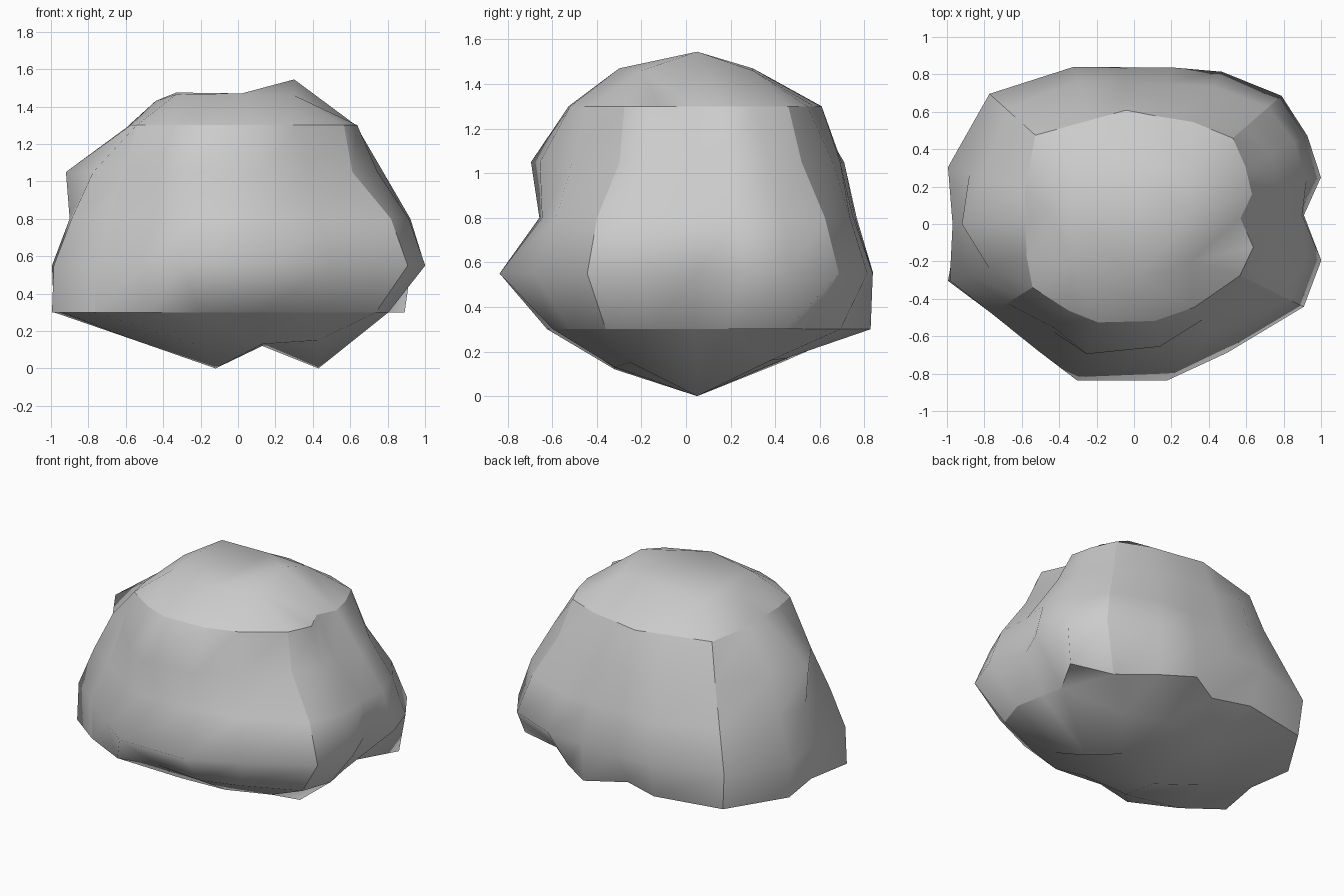
import bpy, bmesh
from math import radians, cos, sin
from mathutils import Vector
from mathutils.geometry import delaunay_2d_cdt

if "Cube" in bpy.data.objects:
    bpy.data.objects.remove(bpy.data.objects["Cube"])

# Directions of the boulder's corners, shared by every horizontal section
angles = [3, 14, 27, 41, 60, 77, 94, 111, 138, 163, 180, 197, 212, 233, 250, 282, 306, 334, 349]
seams = (41, 138, 212, 334)          # hard vertical edges

# Height -> radius in each direction
sections = {
    0.30: [.77, .76, 1.0, .80, .80, .85, .69, .82, 1.01, 1.03, .94, 1.04, .90, .78, .60, .61, .64, .82, .82],
    0.55: [.91, 1.03, 1.04, 1.045, .94, .86, .84, .90, 1.04, 1.04, .97, 1.03, .90, .85, .89, .855, .85, 1.01, 1.02],
    0.80: [.90, .95, .96, .95, .85, .77, .76, .82, .92, .92, .90, .93, .80, .72, .70, .66, .72, .91, .93],
    1.05: [.70, .80, .82, .79, .76, .71, .70, .76, .80, .84, .92, .81, .72, .70, .74, .67, .63, .68, .76],
    1.30: [.57, .65, .67, .70, .63, .59, .61, .60, .71, .61, .58, .60, .64, .58, .56, .53, .55, .63, .65],
}

bm = bmesh.new()
rings = [[bm.verts.new((r * cos(radians(a)), r * sin(radians(a)), z))
          for a, r in zip(angles, radii)] for z, radii in sections.items()]

# Sides
n = len(angles)
for lo, hi in zip(rings, rings[1:]):
    for i in range(n):
        j = (i + 1) % n
        bm.faces.new((lo[i], lo[j], hi[j], hi[i]))


def cap(ring, points):
    """Fill a ring through extra interior points."""
    verts = ring + [bm.verts.new(p) for p in points]
    flat = [Vector(v.co.xy) for v in verts]
    _, _, faces, originals, _, _ = delaunay_2d_cdt(flat, [], [list(range(n))], 1, 1e-5)
    for f in faces:
        bm.faces.new([verts[originals[i][0]] for i in f])


# Crown with an off-centre peak
cap(rings[-1], [(.30, .05, 1.545), (.02, -.3, 1.47), (.02, .3, 1.47),
                (-.33, -.22, 1.465), (-.33, .05, 1.475), (-.33, .3, 1.465),
                (-.44, .05, 1.43), (.3, -.2, 1.46), (.3, .3, 1.46)])

# Underside with two feet and a notch between them
cap(rings[0], [(-.12, .05, 0), (.43, .05, 0), (.13, .05, .12),
               (.13, -.32, .13), (-.2, -.32, .12), (.43, -.25, .15),
               (.13, .45, .17), (-.2, .45, .16), (.40, .38, .16), (-.55, .05, .15)])

# Smooth shading broken at both rims and the four seams
bmesh.ops.recalc_face_normals(bm, faces=bm.faces)
for f in bm.faces:
    f.smooth = True
corners = [angles.index(a) for a in seams]
for ring in (rings[0], rings[-1]):
    for i in range(n):
        bm.edges.get((ring[i], ring[i - 1])).smooth = False
for lo, hi in zip(rings, rings[1:]):
    for i in corners:
        bm.edges.get((lo[i], hi[i])).smooth = False

mesh = bpy.data.meshes.new("boulder")
bm.to_mesh(mesh)
bm.free()
boulder = bpy.data.objects.new("boulder", mesh)
bpy.context.collection.objects.link(boulder)
